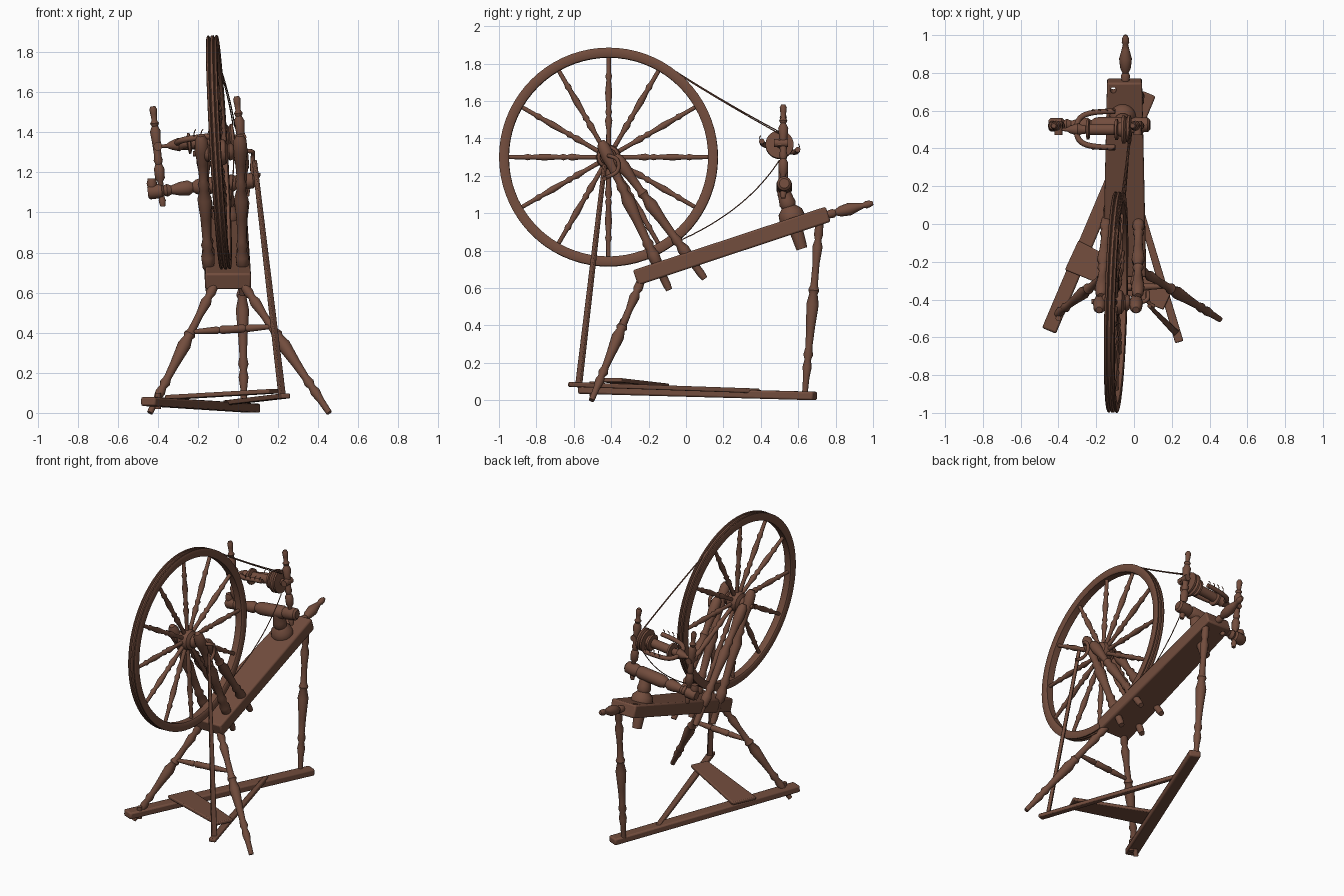
import bpy, bmesh, math
from mathutils import Vector, Matrix

if "Cube" in bpy.data.objects:
    bpy.data.objects.remove(bpy.data.objects["Cube"])

wood = bpy.data.materials.new("brown_wood")
wood.use_nodes = True
colour = (0.17, 0.074, 0.047, 1)
wood.diffuse_color = colour
wood.node_tree.nodes["Principled BSDF"].inputs["Base Color"].default_value = colour
parts = []


def frame(p0, p1):
    """Matrix with z running from p0 towards p1, and the length."""
    p0, d = Vector(p0), Vector(p1) - Vector(p0)
    return Matrix.Translation(p0) @ d.to_track_quat('Z', 'Y').to_matrix().to_4x4(), d.length


def finish(name, bm, matrix):
    bmesh.ops.recalc_face_normals(bm, faces=bm.faces)
    mesh = bpy.data.meshes.new(name)
    bm.to_mesh(mesh)
    bm.free()
    mesh.materials.append(wood)
    ob = bpy.data.objects.new(name, mesh)
    ob.matrix_world = matrix
    bpy.context.collection.objects.link(ob)
    parts.append(ob)
    return ob


def turned(name, p0, p1, profile, size=1, n=16, ring=False):
    """Revolve (fraction, radius) pairs about the line from p0 to p1."""
    matrix, length = frame(p0, p1)
    bm = bmesh.new()
    rows = []
    for t, r in profile:
        rows.append([bm.verts.new((r * size * math.cos(a), r * size * math.sin(a), t * length))
                     for a in (2 * math.pi * i / n for i in range(n))])
    pairs = list(zip(rows, rows[1:]))
    if ring:
        pairs.append((rows[-1], rows[0]))
    else:
        bm.faces.new(rows[0])
        bm.faces.new(rows[-1])
    for a, b in pairs:
        for i in range(n):
            j = (i + 1) % n
            bm.faces.new((a[i], a[j], b[j], b[i]))
    return finish(name, bm, matrix)


def beam(name, p0, p1, w0, w1, h, bevel=0.006):
    """Tapered, bevelled board from p0 to p1."""
    matrix, length = frame(p0, p1)
    bm = bmesh.new()
    bmesh.ops.create_cube(bm, size=1)
    for v in bm.verts:
        t = v.co.z + 0.5
        v.co = (v.co.x * (w0 + (w1 - w0) * t), v.co.y * h, t * length)
    ob = finish(name, bm, matrix)
    mod = ob.modifiers.new("soft_edges", 'BEVEL')
    mod.width, mod.segments = bevel, 2
    return ob


def rod(name, points, radius, kind='NURBS'):
    cu = bpy.data.curves.new(name, 'CURVE')
    cu.dimensions, cu.bevel_depth, cu.bevel_resolution = '3D', radius, 2
    cu.use_fill_caps = True
    sp = cu.splines.new(kind)
    sp.points.add(len(points) - 1)
    for p, co in zip(sp.points, points):
        p.co = (*co, 1)
    if kind == 'NURBS':
        sp.order_u, sp.use_endpoint_u = 3, True
    cu.materials.append(wood)
    ob = bpy.data.objects.new(name, cu)
    bpy.context.collection.objects.link(ob)


LEG = [(0, .6), (.1, .7), (.16, 1), (.2, .7), (.23, 1.05), (.27, .75), (.38, .95), (.52, 1.35),
       (.58, .9), (.6, 1.2), (.63, .8), (.75, .75), (.85, 1.1), (.89, .7), (.92, 1.0), (1, .8)]
POST = [(0, .6), (.04, .75), (.16, .75), (.17, 1), (.24, 1.15), (.28, .75), (.31, 1.05), (.34, .75),
        (.48, .9), (.6, 1.25), (.66, .75), (.69, 1.05), (.72, .7), (.82, .9), (.9, 1.25), (.97, 1.1), (1, .6)]
SPOKE = [(0, .8), (.2, .75), (.3, 1.2), (.35, .7), (.39, 1.1), (.43, .75), (.6, 1.15),
         (.74, .75), (.78, 1.1), (.82, .75), (1, .7)]

# Sloping bench with a small through hole, and its handle
bench = beam("bench", (-.05, -.27, .655), (-.05, .76, .995), .23, .185, .085, .01)
cutter = turned("hole_cutter", (-.11, .75, .85), (-.11, .69, 1.1), [(0, .016), (1, .016)])
parts.remove(cutter)
cutter.hide_render = True
cutter.hide_set(True)
cut = bench.modifiers.new("hole", 'BOOLEAN')
cut.operation, cut.object = 'DIFFERENCE', cutter
turned("bench_handle", (-.045, .75, .99), (-.045, 1.0, 1.055),
       [(0, .02), (.15, .024), (.2, .016), (.3, .028), (.5, .034), (.7, .02), (.8, .014),
        (.85, .02), (.93, .018), (1, .01)])

# Three legs and a stretcher
turned("right_front_leg", (.455, -.505, 0), (.02, -.235, .65), LEG, .025)
turned("left_front_leg", (-.44, -.505, 0), (-.11, -.235, .65), LEG, .025)
turned("back_leg", (.03, .635, .03), (.015, .715, .96), LEG, .025)
turned("leg_stretcher", (-.22, -.34, .405), (.165, -.33, .43),
       [(0, .6), (.15, .8), (.3, 1), (.33, .7), (.36, 1.1), (.5, 1), (.64, 1.1), (.67, .7),
        (.7, 1), (.85, .8), (1, .6)], .019)

# Wheel: rim with two grooves, hub and spokes
centre = Vector((-.095, -.414, 1.3))
axis = Vector((1, -.03, .057)).normalized()
u = Vector((.03, 1, 0)).normalized()
v = axis.cross(u)
rim = [(0, .54), (0, .578), (.06, .585), (.2, .585), (.3, .573), (.4, .585), (.6, .585),
       (.7, .573), (.8, .585), (.94, .585), (1, .578), (1, .54), (.9, .533), (.1, .533)]
turned("wheel_rim", centre - axis * .028, centre + axis * .028, rim, n=72, ring=True)
turned("wheel_hub", centre - axis * .075, centre + axis * .075,
       [(0, .03), (.05, .04), (.15, .045), (.2, .036), (.28, .06), (.4, .066), (.6, .066),
        (.72, .06), (.8, .036), (.85, .045), (.95, .04), (1, .03)], n=24)
turned("wheel_axle", centre - axis * .13, centre + axis * .135, [(0, .014), (1, .014)])
for i in range(12):
    a = i * math.pi / 6
    d = u * math.cos(a) + v * math.sin(a)
    turned(f"spoke_{i + 1}", centre + d * .05, centre + d * .54, SPOKE, .0165, n=10)

# Wheel posts and their braces on both sides
for side, low, high in (("left", -.14, -.185), ("right", .025, .01)):
    turned(side + "_wheel_post", (low, -.09, .59), (high, -.455, 1.385), POST, .029)
    turned(side + "_post_brace", (low, .1, .65), (high + .01, -.38, 1.31), POST, .028)

# Crank and footman rod
rod("crank", [(.03, -.415, 1.307), (.075, -.41, 1.308), (.075, -.36, 1.29), (.07, -.36, 1.22),
              (.075, -.43, 1.19), (.11, -.435, 1.185)], .011)
beam("footman", (.222, -.575, .07), (.082, -.435, 1.26), .036, .018, .022, .004)

# Ground bar and hinged treadle
beam("ground_bar", (-.45, -.565, .057), (.08, .69, .023), .08, .075, .045, .01)
beam("treadle_arm", (.24, -.625, .085), (-.06, .39, .05), .045, .03, .025)
beam("treadle_plate", (-.33, -.165, .078), (.18, -.4, .108), .17, .12, .022)
turned("ground_bar_pin", (-.40, -.5, .02), (-.40, -.5, .1), [(0, .015), (1, .015)])

# Tilted crossbar on its stem
turned("crossbar_stem", (-.06, .62, .81), (-.06, .515, 1.14),
       [(0, .03), (.25, .036), (.36, .036), (.38, .065), (.5, .07), (.6, .065), (.68, .038),
        (.73, .045), (.8, .04), (.9, .036), (1, .03)], n=24)
turned("crossbar", (-.45, .525, 1.1), (.085, .525, 1.16),
       [(0, .028), (.02, .036), (.13, .036), (.15, .025), (.18, .032), (.22, .022), (.3, .034),
        (.38, .038), (.42, .024), (.45, .036), (.5, .042), (.8, .042), (.82, .034), (.86, .042),
        (.98, .038), (1, .026)], n=20)

# Two upright maidens
MAIDEN = [(0, .012), (.06, .018), (.08, .014), (.25, .014), (.28, .024), (.38, .026), (.42, .016),
          (.46, .023), (.5, .018), (.65, .022), (.75, .027), (.8, .015), (.83, .022), (.86, .013),
          (.92, .016), (.97, .019), (1, .012)]
turned("left_maiden", (-.375, .52, 1.03), (-.425, .52, 1.53), MAIDEN)
turned("right_maiden", (.045, .52, 1.08), (-.007, .52, 1.58), MAIDEN)

# Flyer: bobbin, pulley, bearings, forked arms and hooks
a, b = Vector((-.38, .5, 1.33)), Vector((.04, .5, 1.375))
turned("bobbin_and_pulley", a, b,
       [(0, .008), (.06, .01), (.1, .02), (.2, .034), (.25, .024), (.3, .022), (.31, .052),
        (.34, .052), (.35, .03), (.66, .03), (.67, .055), (.7, .055), (.71, .035), (.75, .04),
        (.76, .075), (.79, .075), (.81, .062), (.83, .075), (.86, .075), (.87, .02), (1, .014)], n=28)
for name, end, y in (("left", Vector((-.40, .51, 1.33)), .5), ("right", Vector((.02, .51, 1.375)), .5)):
    turned(name + "_bearing", end - Vector((0, .04, 0)), end + Vector((0, .035, 0)),
           [(0, .022), (1, .022)], n=12)
turned("left_arm_knob", (-.43, .52, 1.12), (-.43, .52, 1.17), [(0, .02), (.5, .026), (1, .02)])

arm = [(-.1, .405, 1.385), (-.2, .405, 1.375), (-.29, .43, 1.36), (-.31, .5, 1.34),
       (-.29, .57, 1.325), (-.2, .597, 1.33), (-.1, .597, 1.34)]
rod("flyer_fork", arm, .015)
for k in range(4):
    x = -.22 + k * .035
    for y, z, s in ((.4, 1.38, -1), (.6, 1.335, 1)):
        rod("flyer_hook", [(x, y, z), (x, y + s * .012, z + .025), (x + .01, y, z + .035)], .0025)

# Drive band from wheel to pulley
rod("drive_band_top", [(-.14, -.14) and (-.118, -.12, 1.8), (-.05, .18, 1.605), (-.025, .5, 1.435)], .003)
rod("drive_band_top_twin", [(-.105, -.09, 1.775), (-.04, .2, 1.59), (-.015, .5, 1.425)], .003)
rod("drive_band_bottom", [(-.06, -.02, .86), (-.03, .33, 1.02), (-.02, .5, 1.285)], .003)

# Smooth turned surfaces, crisp edges
bpy.ops.object.select_all(action='DESELECT')
for ob in parts:
    ob.select_set(True)
bpy.context.view_layer.objects.active = parts[0]
bpy.ops.object.shade_smooth_by_angle(angle=math.radians(40))
